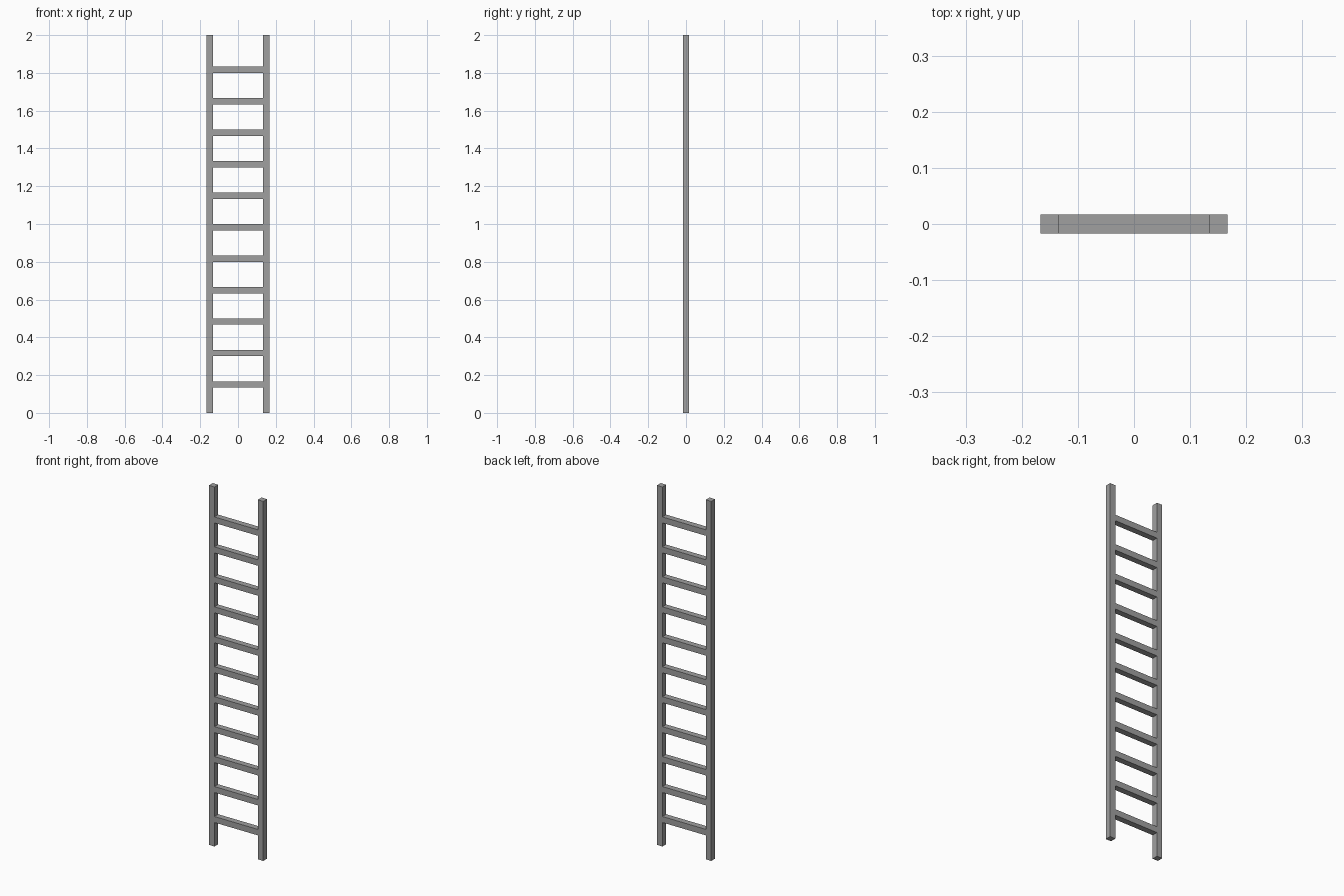
import bpy
import bmesh
from mathutils import Matrix, Vector

cube = bpy.data.objects.get("Cube")
if cube:
    bpy.data.objects.remove(cube, do_unlink=True)

HEIGHT = 2.0
WIDTH = HEIGHT / 6       # outside to outside
BAR = HEIGHT / 60        # thickness of every square bar
STEP = HEIGHT / 12       # rung spacing
RUNGS = 11

grey = bpy.data.materials.new("plain grey")
grey.use_nodes = True
colour = (0.35, 0.35, 0.35, 1)
grey.diffuse_color = colour
grey.node_tree.nodes["Principled BSDF"].inputs["Base Color"].default_value = colour


def bar(name, size, centre):
    """Flat-shaded box of the given size."""
    mesh = bpy.data.meshes.new(name)
    bm = bmesh.new()
    bmesh.ops.create_cube(bm, size=1, matrix=Matrix.Diagonal((*size, 1)))
    bm.to_mesh(mesh)
    bm.free()
    mesh.materials.append(grey)
    obj = bpy.data.objects.new(name, mesh)
    obj.location = Vector(centre)
    bpy.context.collection.objects.link(obj)
    return obj


# Side rails
for side, sign in (("left", 1), ("right", -1)):
    bar(f"{side}_rail", (BAR, BAR, HEIGHT),
        (sign * (WIDTH - BAR) / 2, 0, HEIGHT / 2))

# Rungs fit between the rails, their tops on even steps
for i in range(1, RUNGS + 1):
    bar(f"rung_{i}", (WIDTH - 2 * BAR, BAR, BAR), (0, 0, i * STEP - BAR / 2))
